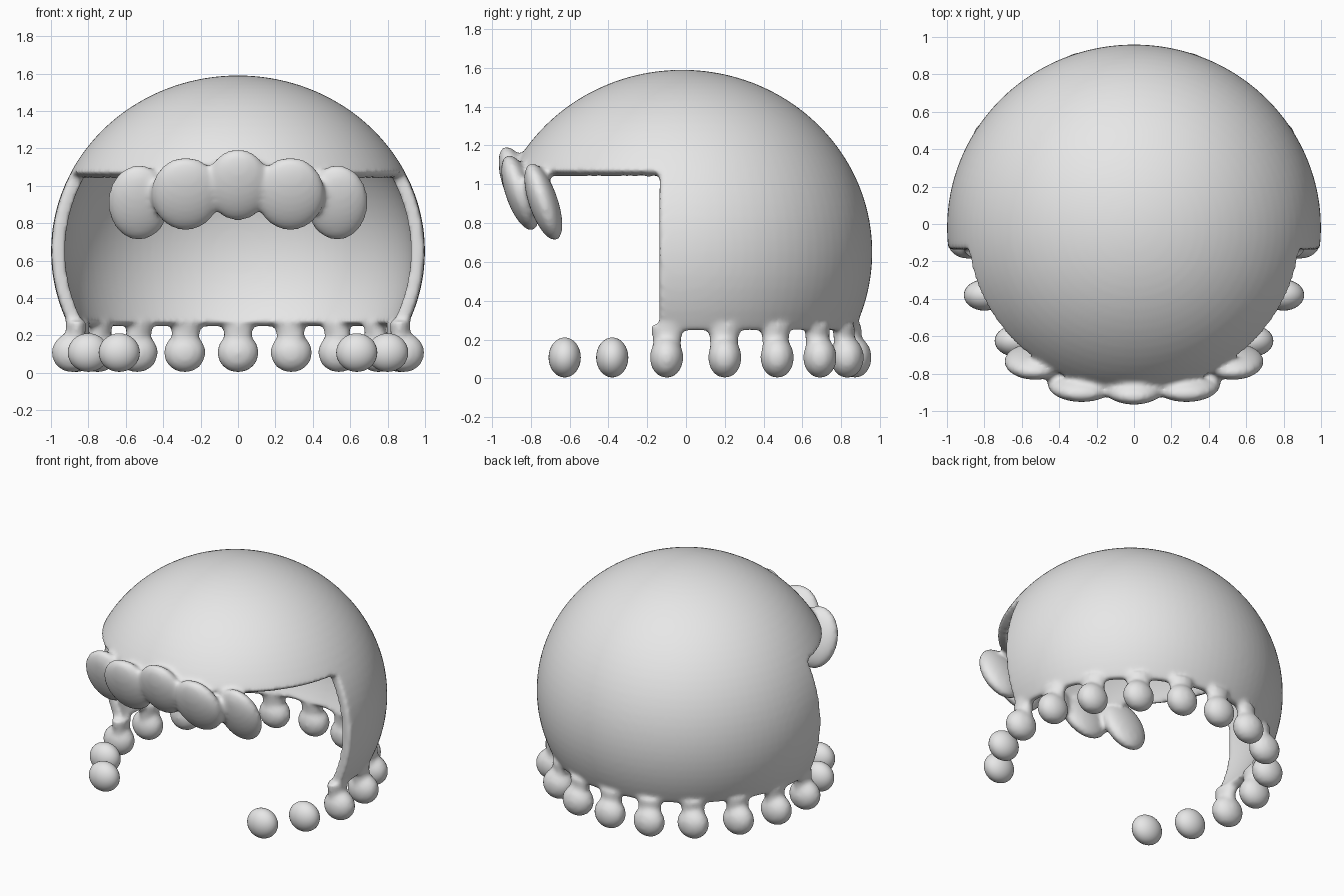
import bpy, bmesh, math
from mathutils import Matrix, Vector

if "Cube" in bpy.data.objects:
    bpy.data.objects.remove(bpy.data.objects["Cube"])

grey = bpy.data.materials.new("plain grey")
grey.diffuse_color = (0.8, 0.8, 0.8, 1)
grey.use_nodes = True
grey.node_tree.nodes["Principled BSDF"].inputs["Base Color"].default_value = grey.diffuse_color

CENTRE = Vector((0, -0.02, 0.65))      # middle of the dome
RADII = (1.0, 0.98, 0.94)
SIDE_Y, BROW_Z, HEM_Z = -0.14, 1.07, 0.24


def make_object(name, bm):
    mesh = bpy.data.meshes.new(name)
    bm.to_mesh(mesh)
    bm.free()
    mesh.materials.append(grey)
    ob = bpy.data.objects.new(name, mesh)
    bpy.context.collection.objects.link(ob)
    return ob


def ellipsoid(bm, pos, radii, tilt=0.0, turn=0.0, seg=32):
    m = (Matrix.Translation(pos) @ Matrix.Rotation(turn, 4, 'Z')
         @ Matrix.Rotation(tilt, 4, 'X') @ Matrix.Diagonal((*radii, 1)))
    bmesh.ops.create_uvsphere(bm, u_segments=seg, v_segments=seg // 2, radius=1, matrix=m)


# Dome shell, open below and cut away around the face
bm = bmesh.new()
ellipsoid(bm, CENTRE, RADII, seg=96)
for co, no in (((0, 0, HEM_Z), (0, 0, 1)), ((0, 0, BROW_Z), (0, 0, 1)), ((0, SIDE_Y, 0), (0, 1, 0))):
    bmesh.ops.bisect_plane(bm, geom=bm.verts[:] + bm.edges[:] + bm.faces[:],
                           plane_co=co, plane_no=no, dist=1e-5)
gone = []
for f in bm.faces:
    c = f.calc_center_median()
    if c.z < HEM_Z or (c.y < SIDE_Y and c.z < BROW_Z):
        gone.append(f)
bmesh.ops.delete(bm, geom=gone, context='FACES')
cap = make_object("hair_cap", bm)
solid = cap.modifiers.new("thickness", 'SOLIDIFY')
solid.thickness = 0.07
solid.offset = -1

# Apply the thickness so the fringe and curls can be fused with the shell
dg = bpy.context.evaluated_depsgraph_get()
bm = bmesh.new()
bm.from_mesh(cap.evaluated_get(dg).to_mesh())
cap.modifiers.clear()

# Fringe: overlapping tilted lobes over the brow
lobes = [(0.0, -0.87, 1.005, 0.17, 0.20),
         (0.28, -0.855, 0.957, 0.185, 0.205),
         (0.53, -0.735, 0.91, 0.165, 0.21)]
for x, y, z, wide, tall in lobes:
    for s in ((1, -1) if x else (1,)):
        ellipsoid(bm, (s * x, y, z), (wide, 0.075, tall), tilt=math.radians(19))

# Curls hanging from the hem, each on a flared neck
BEAD = (0.112, 0.087, 0.107)
curls = [(0, 0.87), (0.285, 0.83), (0.54, 0.69), (0.75, 0.47), (0.865, 0.20), (0.885, -0.10)]
for x, y in curls:
    for s in ((1, -1) if x else (1,)):
        ellipsoid(bm, (s * x, y, 0.108), BEAD)
        turn = math.atan2(y, s * x) - math.pi / 2
        m = (Matrix.Translation((s * x * 0.98, y * 0.98, 0.21)) @ Matrix.Rotation(turn, 4, 'Z')
             @ Matrix.Diagonal((1, 0.65, 1, 1)))
        bmesh.ops.create_cone(bm, cap_ends=True, segments=24, radius1=0.07, radius2=0.085,
                              depth=0.13, matrix=m)
bm.to_mesh(cap.data)
bm.free()

# Fuse everything into one soft surface
fuse = cap.modifiers.new("fuse", 'REMESH')
fuse.mode = 'VOXEL'
fuse.voxel_size = 0.016
fuse.use_smooth_shade = True
soft = cap.modifiers.new("soften", 'SMOOTH')
soft.factor = 0.5
soft.iterations = 8

# Loose curls in front of the side flaps
for x, y in ((0.80, -0.38), (0.635, -0.625)):
    for s, side in ((1, "right"), (-1, "left")):
        bm = bmesh.new()
        ellipsoid(bm, (s * x, y, 0.108), (0.11, 0.083, 0.103))
        for f in bm.faces:
            f.smooth = True
        make_object("loose_curl_" + side, bm)
